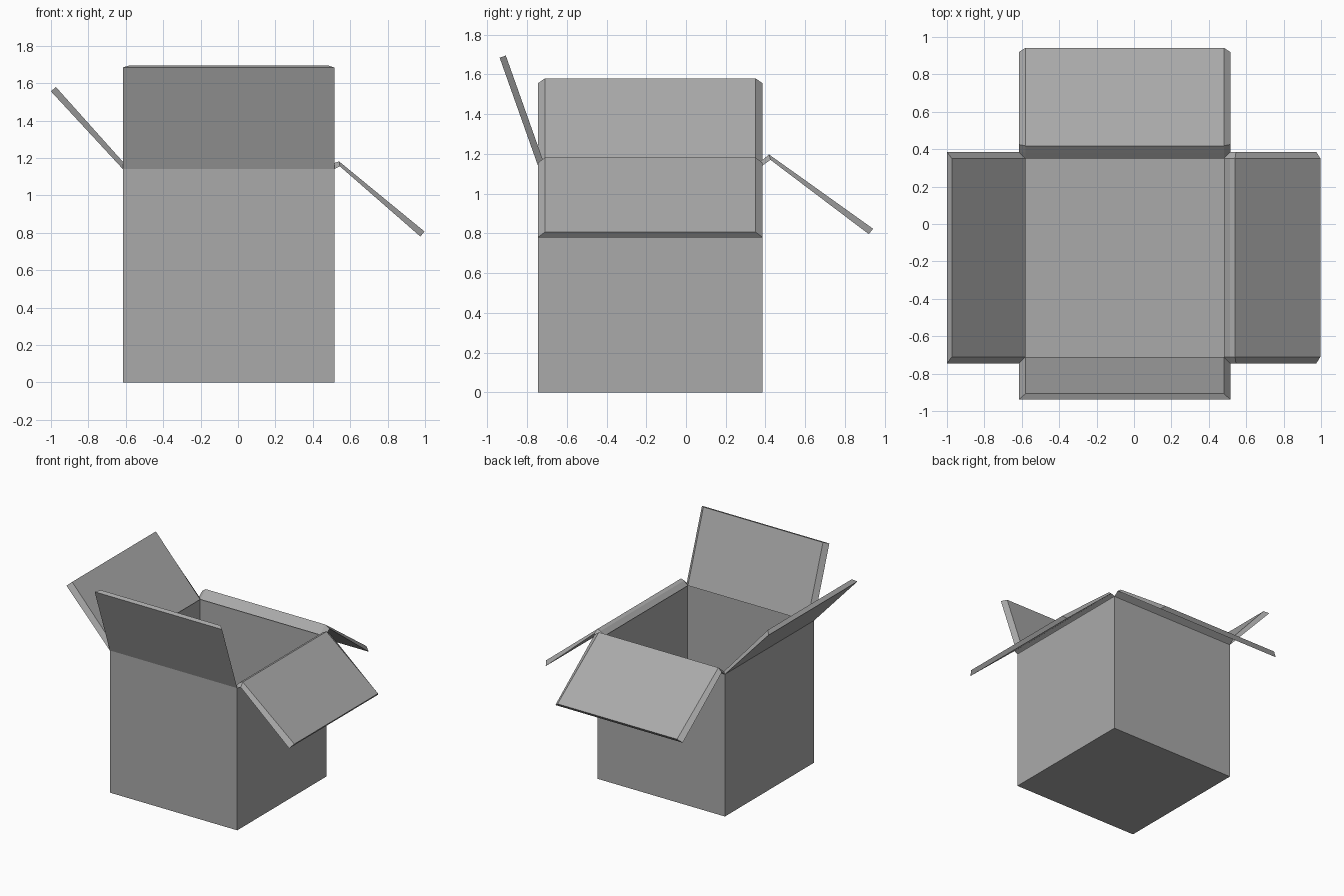
import bpy
import bmesh
from math import radians
from mathutils import Matrix, Vector

HALF = 0.565                         # half width of the square box
WALL = 0.035                         # board thickness
HEIGHT = 1.14
CENTRE = Vector((-0.05, -0.18, 0))

if "Cube" in bpy.data.objects:
    bpy.data.objects.remove(bpy.data.objects["Cube"])

card = bpy.data.materials.new("grey_card")
card.use_nodes = True
colour = (0.4, 0.4, 0.4, 1)
card.diffuse_color = colour
card.node_tree.nodes["Principled BSDF"].inputs["Base Color"].default_value = colour


def finish(bm, name):
    mesh = bpy.data.meshes.new(name)
    bm.to_mesh(mesh)
    bm.free()
    mesh.materials.append(card)
    obj = bpy.data.objects.new(name, mesh)
    bpy.context.collection.objects.link(obj)
    return obj


# Open box body: hollowed cube whose rim is left to the flaps
bm = bmesh.new()
bmesh.ops.create_cube(bm, size=1)
for v in bm.verts:
    v.co = CENTRE + Vector((v.co.x * 2 * HALF, v.co.y * 2 * HALF, (v.co.z + 0.5) * HEIGHT))
top = max(bm.faces, key=lambda f: f.calc_center_median().z)
rim = bmesh.ops.inset_region(bm, faces=[top], thickness=WALL)["faces"]
well = bmesh.ops.extrude_discrete_faces(bm, faces=[top])["faces"][0]
for v in well.verts:
    v.co.z = WALL
bmesh.ops.delete(bm, geom=rim, context="FACES")
finish(bm, "box_body")


def flap(name, angle, outer, inner):
    """Board with mitred sides; points are (distance out from wall, height)."""
    bm = bmesh.new()
    place = Matrix.Translation(CENTRE) @ Matrix.Rotation(radians(angle), 4, "Z")
    rings = []
    for (ou, oz), (iu, iz) in zip(outer, inner):
        corners = [(ou, -HALF, oz), (ou, HALF, oz),
                   (iu, HALF - WALL, iz), (iu, WALL - HALF, iz)]
        rings.append([bm.verts.new(place @ Vector((u + HALF, v, z))) for u, v, z in corners])
    for a, b in zip(rings, rings[1:]):
        for i in range(4):
            j = (i + 1) % 4
            bm.faces.new((a[i], a[j], b[j], b[i]))
    base = bm.faces.new(rings[0])
    bm.faces.new(rings[-1])
    bmesh.ops.recalc_face_normals(bm, faces=bm.faces)
    bmesh.ops.delete(bm, geom=[base], context="FACES_ONLY")
    finish(bm, name)


# Raised flaps on the front and right
flap("front_flap", -90, [(0, HEIGHT), (0.193, 1.684)], [(-WALL, HEIGHT), (0.162, 1.695)])
flap("right_flap", 180, [(0, HEIGHT), (0.385, 1.556)], [(-WALL, HEIGHT), (0.359, 1.58)])

# Folded-down flaps on the left and back, with a creased rim
flap("left_flap", 0,
     [(0, HEIGHT), (0.004, 1.143), (0.03, 1.155), (0.46, 0.78)],
     [(-WALL, HEIGHT), (-0.002, 1.172), (0.025, 1.182), (0.482, 0.807)])
flap("back_flap", 90,
     [(0, HEIGHT), (0.003, 1.143), (0.04, 1.17), (0.535, 0.796)],
     [(-WALL, HEIGHT), (-0.003, 1.167), (0.033, 1.197), (0.557, 0.823)])
